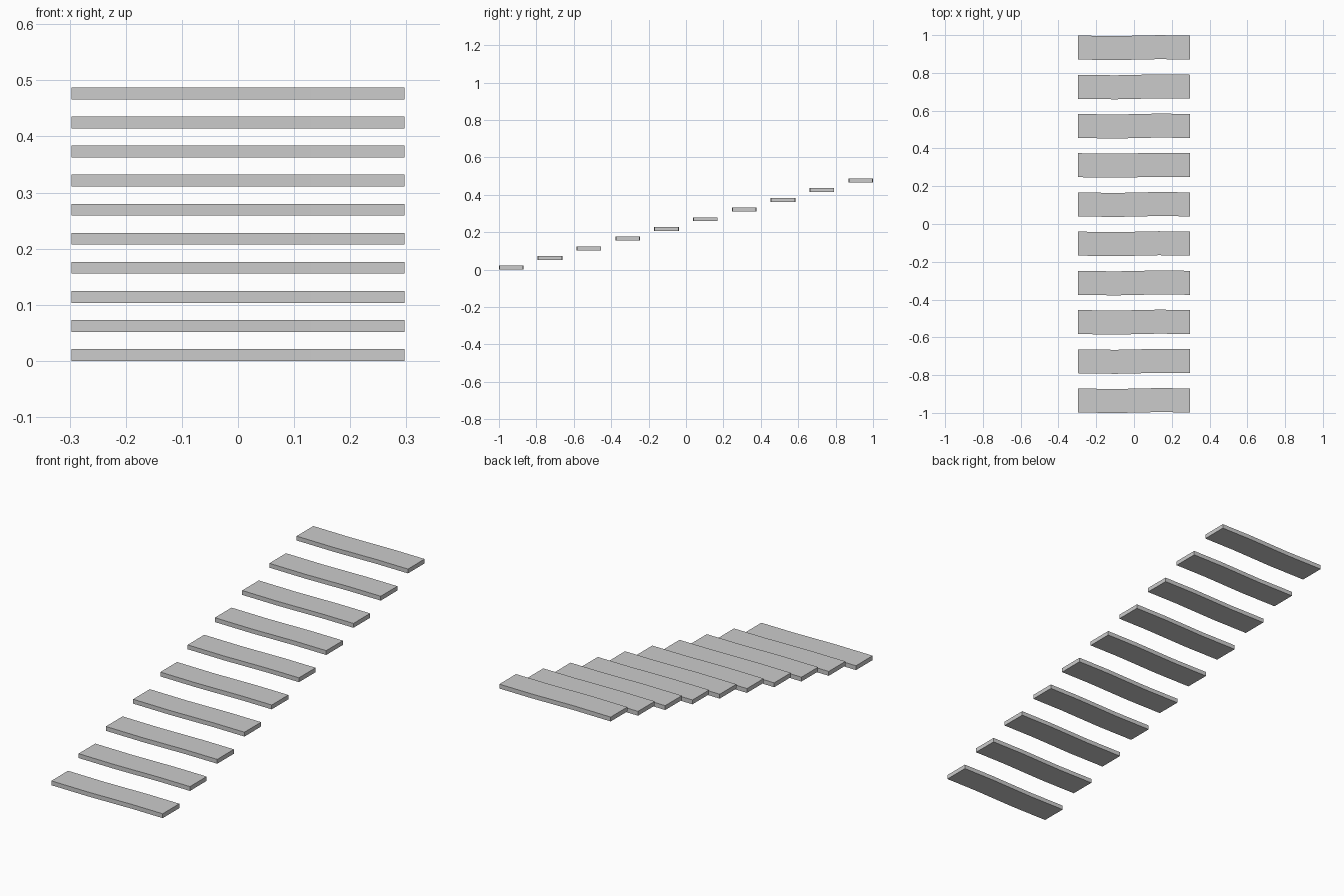
import bpy, bmesh

if "Cube" in bpy.data.objects:
    bpy.data.objects.remove(bpy.data.objects["Cube"])

COUNT, DEPTH, THICK = 10, 0.127, 0.021
RISE, RUN = 0.0518, 0.2076

# Slightly wavering long edge of a plank: (x, y shift)
WAVE = [(-0.297, 0.0), (-0.1, -0.003), (0.13, 0.002), (0.297, 0.0)]


def plank(name, y, z):
    bm = bmesh.new()
    front = [bm.verts.new((x, -DEPTH / 2 + s, 0)) for x, s in WAVE]
    back = [bm.verts.new((x, DEPTH / 2 + s, 0)) for x, s in reversed(WAVE)]
    base = bm.faces.new(front + back)
    top = bmesh.ops.extrude_face_region(bm, geom=[base])["geom"]
    bmesh.ops.translate(bm, vec=(0, 0, THICK),
                        verts=[v for v in top if isinstance(v, bmesh.types.BMVert)])
    bmesh.ops.recalc_face_normals(bm, faces=bm.faces)
    mesh = bpy.data.meshes.new(name)
    bm.to_mesh(mesh)
    bm.free()
    obj = bpy.data.objects.new(name, mesh)
    obj.location = (0, y, z)
    bpy.context.collection.objects.link(obj)


# Floating stair treads rising towards the back
for i in range(COUNT):
    plank(f"stair_tread_{i + 1}", (i - (COUNT - 1) / 2) * RUN, i * RISE)
